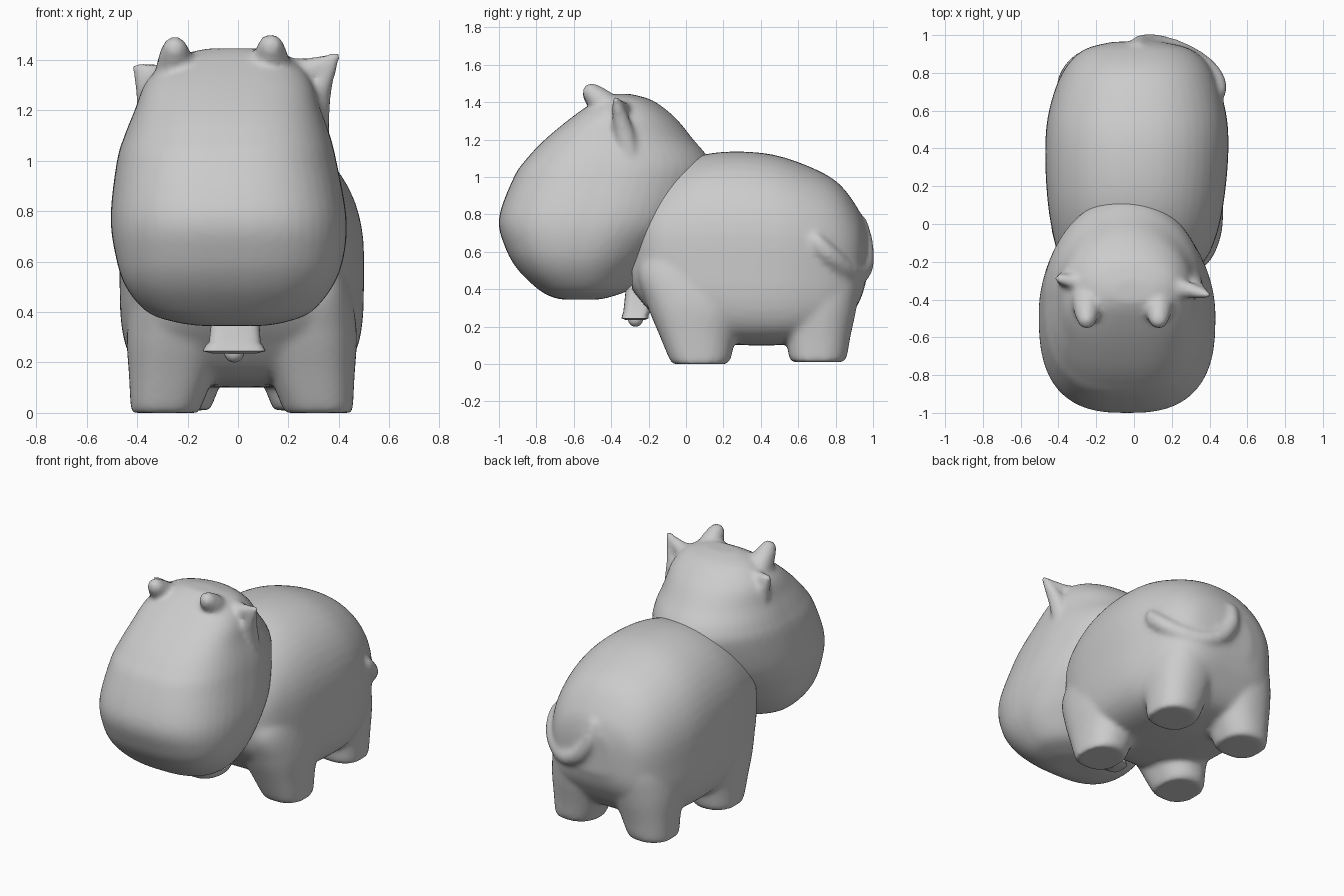
import bpy, bmesh, math
from mathutils import Matrix

cube = bpy.data.objects.get("Cube")
if cube:
    bpy.data.objects.remove(cube)

gray = bpy.data.materials.new("plain gray")
gray.use_nodes = True
gray.diffuse_color = (0.6, 0.6, 0.6, 1)
gray.node_tree.nodes["Principled BSDF"].inputs["Base Color"].default_value = (0.6, 0.6, 0.6, 1)


def resample(rows, steps=6):
    """Smooth Catmull-Rom interpolation through rows of numbers."""
    out = []
    for i in range(len(rows) - 1):
        a, b = rows[max(i - 1, 0)], rows[i]
        c, d = rows[i + 1], rows[min(i + 2, len(rows) - 1)]
        for s in range(steps):
            t = s / steps
            out.append([0.5 * (2 * q + (r - p) * t + (2 * p - 5 * q + 4 * r - w) * t * t
                               + (3 * q - p - 3 * r + w) * t ** 3)
                        for p, q, r, w in zip(a, b, c, d)])
    return out + [list(rows[-1])]


def loft(bm, rows, axis="z", powers=(2.6, 2.6), sides=48):
    """Closed skin of rounded sections: (height, min u, max u, min v, max v).
    The two powers set how boxy the low-v and high-v halves are."""
    rings = []
    for h, u0, u1, v0, v1 in rows:
        ring = []
        for k in range(sides):
            a = math.tau * k / sides
            c, s = math.cos(a), math.sin(a)
            e = 2 / powers[0 if s < 0 else 1]
            u = (u0 + u1) / 2 + (u1 - u0) / 2 * math.copysign(abs(c) ** e, c)
            v = (v0 + v1) / 2 + (v1 - v0) / 2 * math.copysign(abs(s) ** e, s)
            ring.append(bm.verts.new((u, v, h) if axis == "z" else (u, h, v)))
        rings.append(ring)
    for lower, upper in zip(rings, rings[1:]):
        for k in range(sides):
            n = (k + 1) % sides
            bm.faces.new((lower[k], lower[n], upper[n], upper[k]))
    bm.faces.new(rings[0][::-1])
    bm.faces.new(rings[-1])


def taper(bm, points, steps=8):
    """Chain of balls along (x, y, z, radius) points."""
    for x, y, z, r in resample(points, steps):
        bmesh.ops.create_icosphere(bm, subdivisions=2, radius=r,
                                   matrix=Matrix.Translation((x, y, z)))


def finish(bm, name, fuse=True, rounds=5):
    bmesh.ops.recalc_face_normals(bm, faces=bm.faces)
    mesh = bpy.data.meshes.new(name)
    bm.to_mesh(mesh)
    bm.free()
    mesh.materials.append(gray)
    obj = bpy.data.objects.new(name, mesh)
    bpy.context.collection.objects.link(obj)
    if fuse:
        remesh = obj.modifiers.new("fuse", "REMESH")
        remesh.mode = "VOXEL"
        remesh.voxel_size = 0.016
        remesh.use_smooth_shade = True
        smooth = obj.modifiers.new("soften", "SMOOTH")
        smooth.factor = 0.5
        smooth.iterations = rounds
    else:
        bpy.ops.object.select_all(action="DESELECT")
        obj.select_set(True)
        bpy.context.view_layer.objects.active = obj
        bpy.ops.object.shade_smooth_by_angle(angle=math.radians(40))


# Body: barrel with a flat belly, four stout legs and a curled tail in one skin
bm = bmesh.new()
loft(bm, resample([
    (-0.29, -0.24, 0.24, 0.40, 0.80),
    (-0.20, -0.38, 0.37, 0.29, 0.95),
    (-0.05, -0.43, 0.44, 0.15, 1.07),
    (0.15, -0.46, 0.48, 0.11, 1.13),
    (0.40, -0.47, 0.50, 0.10, 1.13),
    (0.60, -0.45, 0.485, 0.11, 1.08),
    (0.80, -0.38, 0.42, 0.16, 0.98),
    (0.92, -0.27, 0.31, 0.32, 0.83),
    (0.965, -0.11, 0.15, 0.45, 0.71)]), axis="y", powers=(4.2, 2.2))

front_leg = [(0.00, -0.07, 0.22), (0.03, -0.09, 0.24), (0.15, -0.14, 0.27),
             (0.32, -0.21, 0.34), (0.50, -0.26, 0.32), (0.70, -0.18, 0.25)]
hind_leg = [(0.01, 0.57, 0.84), (0.04, 0.55, 0.86), (0.15, 0.53, 0.88),
            (0.32, 0.46, 0.915), (0.50, 0.46, 0.93), (0.70, 0.50, 0.88)]
for profile, inner, splay in ((front_leg, 0.17, 0), (hind_leg, 0.13, -0.03)):
    for side in (-1, 1):
        rows = []
        for z, y0, y1 in profile:
            near = inner - 0.4 * min(z, 0.3)
            far = 0.44 + splay + 0.05 * min(z, 0.35) - 0.3 * max(z - 0.4, 0)
            x0, x1 = sorted((side * near + 0.015, side * far + 0.015))
            rows.append((z, x0, x1, y0, y1))
        loft(bm, resample(rows), powers=(2.6, 2.2))

# Tail
taper(bm, [(0.02, 0.925, 0.75, 0.05), (0.04, 0.955, 0.64, 0.05),
           (0.12, 0.955, 0.53, 0.052), (0.24, 0.915, 0.48, 0.056),
           (0.35, 0.85, 0.51, 0.058), (0.42, 0.78, 0.57, 0.056),
           (0.445, 0.72, 0.63, 0.05), (0.45, 0.695, 0.67, 0.033)], 6)
finish(bm, "body", rounds=9)

# Head: big blunt muzzle narrowing to the crown and neck, with ears and horns
bm = bmesh.new()
loft(bm, resample([
    (0.345, -0.15, 0.10, -0.66, -0.47),
    (0.36, -0.25, 0.19, -0.72, -0.40),
    (0.40, -0.36, 0.29, -0.79, -0.30),
    (0.50, -0.445, 0.375, -0.895, -0.20),
    (0.62, -0.485, 0.42, -0.965, -0.08),
    (0.78, -0.505, 0.43, -1.0, 0.07),
    (1.00, -0.48, 0.39, -0.92, 0.14),
    (1.10, -0.45, 0.365, -0.85, 0.12),
    (1.20, -0.41, 0.33, -0.755, 0.04),
    (1.32, -0.36, 0.29, -0.61, -0.06),
    (1.41, -0.25, 0.21, -0.48, -0.18),
    (1.445, -0.12, 0.10, -0.41, -0.30)]), powers=(2.7, 1.95))

# Ears: an upper and a lower edge meeting at each tip
right_tip, left_tip = (-0.395, -0.29, 1.365, 0.025), (0.387, -0.375, 1.412, 0.02)
taper(bm, [(0.30, -0.28, 0.98, 0.06), (0.305, -0.31, 1.15, 0.06),
           (0.325, -0.345, 1.29, 0.05), left_tip], 12)
taper(bm, [(0.18, -0.33, 1.35, 0.06), (0.29, -0.35, 1.365, 0.045), left_tip], 12)
taper(bm, [(-0.35, -0.28, 1.08, 0.055), (-0.355, -0.29, 1.25, 0.05), right_tip], 12)
taper(bm, [(-0.20, -0.33, 1.34, 0.06), (-0.30, -0.31, 1.34, 0.045), right_tip], 12)
# Horns
for x, lift in ((-0.25, 0), (0.13, 0.01)):
    taper(bm, [(x, -0.40, 1.34 + lift, 0.085), (x, -0.46, 1.40 + lift, 0.07),
               (x, -0.505, 1.443 + lift, 0.052)])
finish(bm, "head")

# Bell and clapper under the chin
bm = bmesh.new()
loft(bm, [(0.235, -0.10, 0.07, -0.32, -0.22), (0.245, -0.14, 0.11, -0.345, -0.20),
          (0.265, -0.13, 0.10, -0.34, -0.20), (0.28, -0.115, 0.09, -0.335, -0.19),
          (0.42, -0.10, 0.08, -0.32, -0.16)], powers=(4, 4))
finish(bm, "bell", fuse=False)
bm = bmesh.new()
bmesh.ops.create_uvsphere(bm, u_segments=20, v_segments=12, radius=0.04,
                          matrix=Matrix.Translation((-0.015, -0.27, 0.24)))
finish(bm, "bell_clapper", fuse=False)
